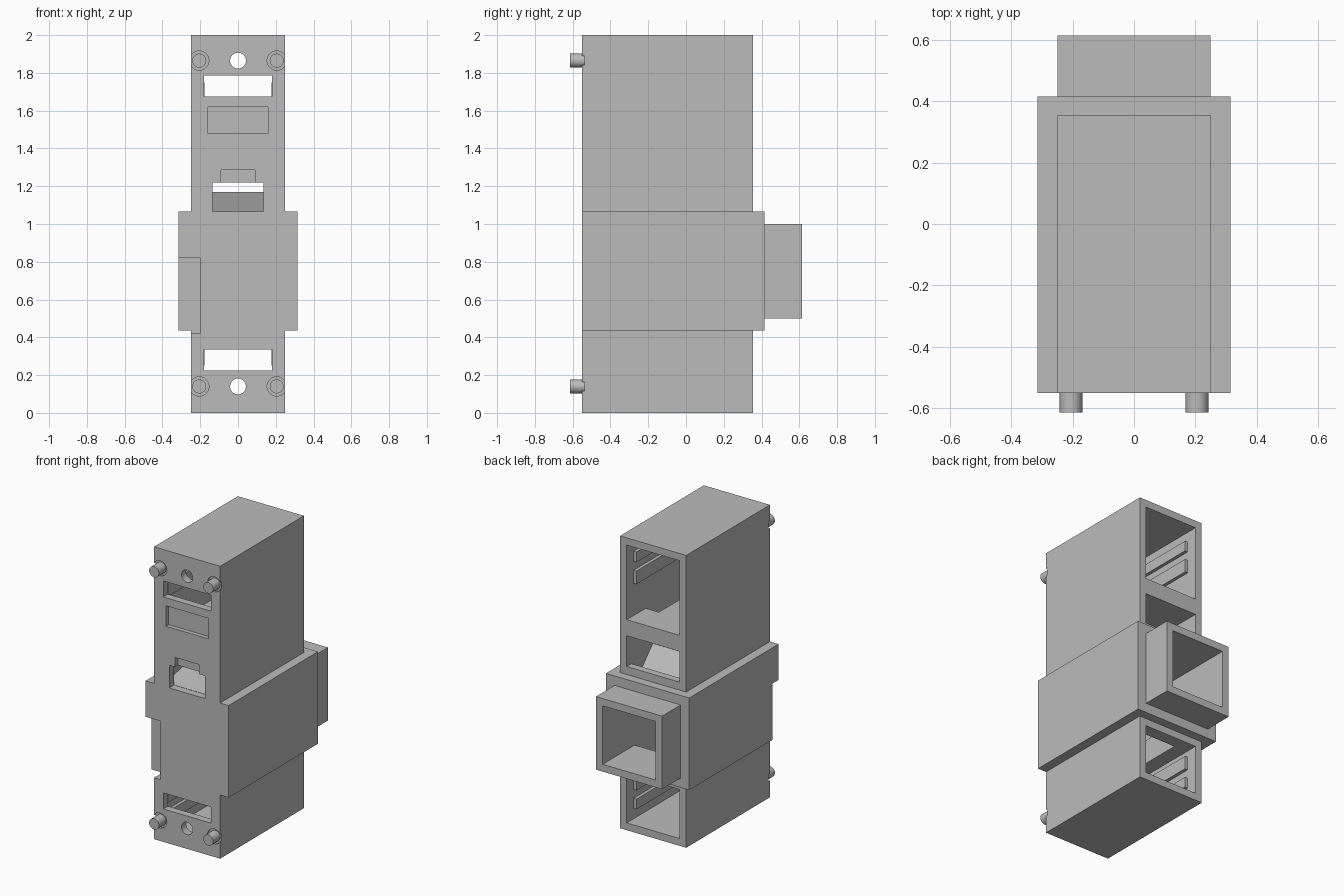
import bpy
import bmesh
import math
from mathutils import Matrix, Vector

cube = bpy.data.objects.get("Cube")
if cube:
    bpy.data.objects.remove(cube, do_unlink=True)

grey = bpy.data.materials.new("matte_grey")
grey.use_nodes = True
grey.diffuse_color = (0.5, 0.5, 0.5, 1)
grey.node_tree.nodes["Principled BSDF"].inputs["Base Color"].default_value = (0.5, 0.5, 0.5, 1)


def finish(name, bm):
    bmesh.ops.recalc_face_normals(bm, faces=bm.faces)
    mesh = bpy.data.meshes.new(name)
    bm.to_mesh(mesh)
    bm.free()
    mesh.materials.append(grey)
    ob = bpy.data.objects.new(name, mesh)
    bpy.context.collection.objects.link(ob)
    return ob


def box(name, x, y, z):
    bm = bmesh.new()
    bmesh.ops.create_cube(bm, size=1)
    size = Vector((x[1] - x[0], y[1] - y[0], z[1] - z[0]))
    mid = Vector((sum(x) / 2, sum(y) / 2, sum(z) / 2))
    for v in bm.verts:
        v.co = v.co * size + mid
    return finish(name, bm)


def rod(name, x, z, radius, y):
    bm = bmesh.new()
    spin = Matrix.Translation((x, sum(y) / 2, z)) @ Matrix.Rotation(math.pi / 2, 4, "X")
    bmesh.ops.create_cone(bm, cap_ends=True, segments=32, radius1=radius,
                          radius2=radius, depth=y[1] - y[0], matrix=spin)
    return finish(name, bm)


def prism(name, half_width, profile):
    bm = bmesh.new()
    face = bm.faces.new([bm.verts.new((-half_width, y, z)) for y, z in profile])
    side = bmesh.ops.extrude_face_region(bm, geom=[face])
    moved = [g for g in side["geom"] if isinstance(g, bmesh.types.BMVert)]
    bmesh.ops.translate(bm, vec=(2 * half_width, 0, 0), verts=moved)
    return finish(name, bm)


def combine(target, other, operation):
    mod = target.modifiers.new("combine", "BOOLEAN")
    mod.operation = operation
    mod.solver = "EXACT"
    mod.object = other
    bpy.context.view_layer.objects.active = target
    bpy.ops.object.modifier_apply(modifier=mod.name)
    bpy.data.objects.remove(other, do_unlink=True)


def cut(x, y, z):
    combine(housing, box("cutter", x, y, z), "DIFFERENCE")


# Outer shell: tall body, wide middle block and rear duct
FRONT, INNER, BACK = -0.55, -0.5, 0.355
housing = box("housing", (-0.25, 0.25), (FRONT, BACK), (0, 2))
combine(housing, box("middle", (-0.315, 0.315), (FRONT, 0.415), (0.435, 1.065)), "UNION")
combine(housing, box("duct", (-0.25, 0.25), (0.4, 0.615), (0.5, 1)), "UNION")

# Compartments open to the rear
WALL = (-0.2, 0.2)
cut(WALL, (INNER, 0.5), (1.44, 1.95))
cut(WALL, (INNER, 0.5), (1.12, 1.33))
cut(WALL, (INNER, 0.7), (0.55, 0.95))
cut(WALL, (INNER, 0.5), (0.05, 0.385))

# Sunken floor of the socket chamber and cable passages
cut(WALL, (INNER, 0.305), (1.05, 1.2))
cut((0.1, 0.2), (-0.3, 0.15), (1.3, 1.5))
cut((-0.1, 0.2), (-0.2, 0.27), (0.35, 0.6))

# Front slots, shallow label pocket, socket opening and corner notch
for z in ((1.675, 1.785), (0.225, 0.335)):
    cut((-0.18, 0.18), (-0.7, -0.4), z)
cut((-0.16, 0.16), (-0.7, -0.52), (1.48, 1.62))
cut((-0.135, 0.135), (-0.7, -0.4), (1.065, 1.22))
cut((-0.09, 0.09), (-0.7, -0.52), (1.2, 1.285))
cut((-0.4, -0.2), (-0.7, -0.485), (0.42, 0.82))

# Screw holes and ring recesses around the pegs
for z in (0.14, 1.865):
    combine(housing, rod("cutter", 0, z, 0.042, (-0.7, -0.4)), "DIFFERENCE")
    for x in (-0.205, 0.205):
        combine(housing, rod("cutter", x, z, 0.051, (-0.7, -0.537)), "DIFFERENCE")

# Locating pegs
for level, z in (("lower", 0.14), ("upper", 1.865)):
    for side, x in (("right", -0.205), ("left", 0.205)):
        peg = rod(f"{level}_{side}_peg", x, z, 0.037, (-0.615, -0.53))
        bpy.ops.object.select_all(action="DESELECT")
        peg.select_set(True)
        bpy.context.view_layer.objects.active = peg
        bpy.ops.object.shade_smooth_by_angle(angle=math.radians(35))

# Sloped saddle on the socket floor
prism("socket_ramp", 0.199, [(-0.499, 1.04), (-0.499, 1.066), (0.03, 1.17),
                             (0.075, 1.17), (0.19, 1.05), (0.19, 1.04)])

# Board guide rails, mirrored side to side and top to bottom
for side, sign in (("right", -1), ("left", 1)):
    x = sorted((sign * 0.178, sign * 0.205))
    for name, low, high in (("outer", 1.81, 1.88), ("inner", 1.66, 1.75)):
        box(f"upper_{side}_{name}_rail", x, (-0.505, 0.28), (low, high))
        box(f"lower_{side}_{name}_rail", x, (-0.505, 0.28), (2 - high, 2 - low))
